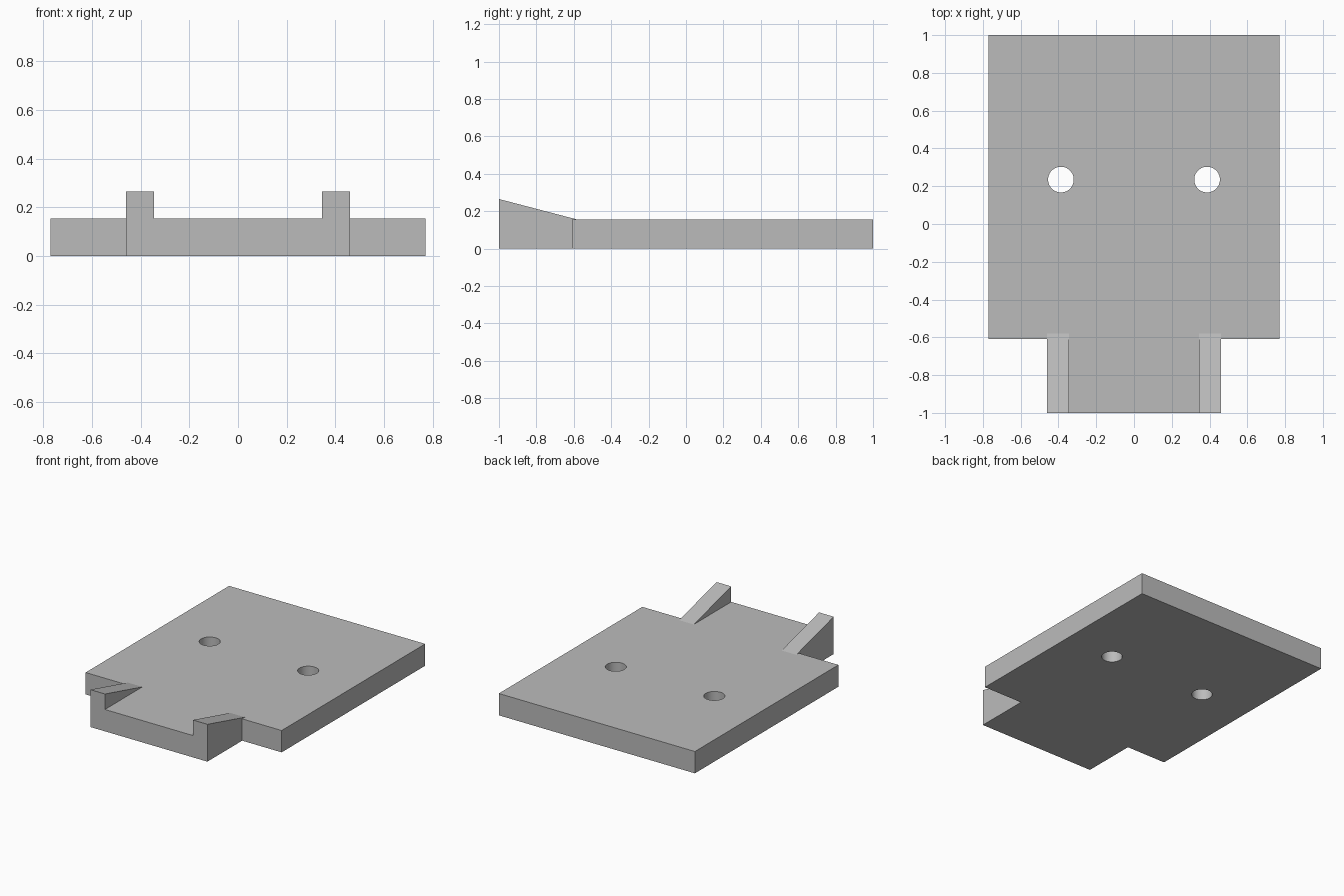
import bpy, bmesh, math
from mathutils import Vector

cube = bpy.data.objects.get("Cube")
if cube:
    bpy.data.objects.remove(cube, do_unlink=True)

THICK = 0.155
PLATE_X, TONGUE_X, RIB_X = 0.77, 0.46, 0.345
FRONT, STEP, BACK = -1.0, -0.61, 1.0
RIB_END, RIB_TOP = -0.58, 0.265
HOLE_X, HOLE_Y, HOLE_R = 0.387, 0.235, 0.068

grey = bpy.data.materials.new("plain grey")
grey.use_nodes = True
colour = (0.5, 0.5, 0.5, 1)
grey.diffuse_color = colour
grey.node_tree.nodes["Principled BSDF"].inputs["Base Color"].default_value = colour


def prism(name, outline, offset):
    """Extrude a flat outline along an offset into a closed solid."""
    bm = bmesh.new()
    face = bm.faces.new([bm.verts.new(p) for p in outline])
    new = bmesh.ops.extrude_face_region(bm, geom=[face], use_keep_orig=True)["geom"]
    moved = [g for g in new if isinstance(g, bmesh.types.BMVert)]
    bmesh.ops.translate(bm, verts=moved, vec=Vector(offset))
    bmesh.ops.recalc_face_normals(bm, faces=bm.faces)
    mesh = bpy.data.meshes.new(name)
    bm.to_mesh(mesh)
    bm.free()
    mesh.materials.append(grey)
    obj = bpy.data.objects.new(name, mesh)
    bpy.context.collection.objects.link(obj)
    return obj


# Base plate with a narrower tongue at the front
half = [(TONGUE_X, FRONT), (TONGUE_X, STEP), (PLATE_X, STEP), (PLATE_X, BACK)]
outline = half + [(-x, y) for x, y in reversed(half)]
plate = prism("base_plate", [(x, y, 0) for x, y in outline], (0, 0, THICK))

# Two round through holes
for side in (-1, 1):
    bpy.ops.mesh.primitive_cylinder_add(vertices=48, radius=HOLE_R, depth=1,
                                        location=(side * HOLE_X, HOLE_Y, THICK / 2))
    cutter = bpy.context.object
    cutter.name = "hole_cutter"
    cutter.data.materials.append(grey)
    cutter.hide_render = True
    cut = plate.modifiers.new("hole", 'BOOLEAN')
    cut.operation = 'DIFFERENCE'
    cut.solver = 'EXACT'
    cut.object = cutter
    bpy.ops.object.select_all(action='DESELECT')
    plate.select_set(True)
    bpy.context.view_layer.objects.active = plate
    bpy.ops.object.modifier_apply(modifier=cut.name)
    bpy.data.objects.remove(cutter, do_unlink=True)
bpy.ops.object.shade_smooth_by_angle(angle=math.radians(30))

# Sloping ribs along both edges of the tongue
for name, side in (("left_rib", 1), ("right_rib", -1)):
    x = side * RIB_X
    prism(name, [(x, FRONT, THICK), (x, RIB_END, THICK), (x, FRONT, RIB_TOP)],
          (side * (TONGUE_X - RIB_X), 0, 0))
